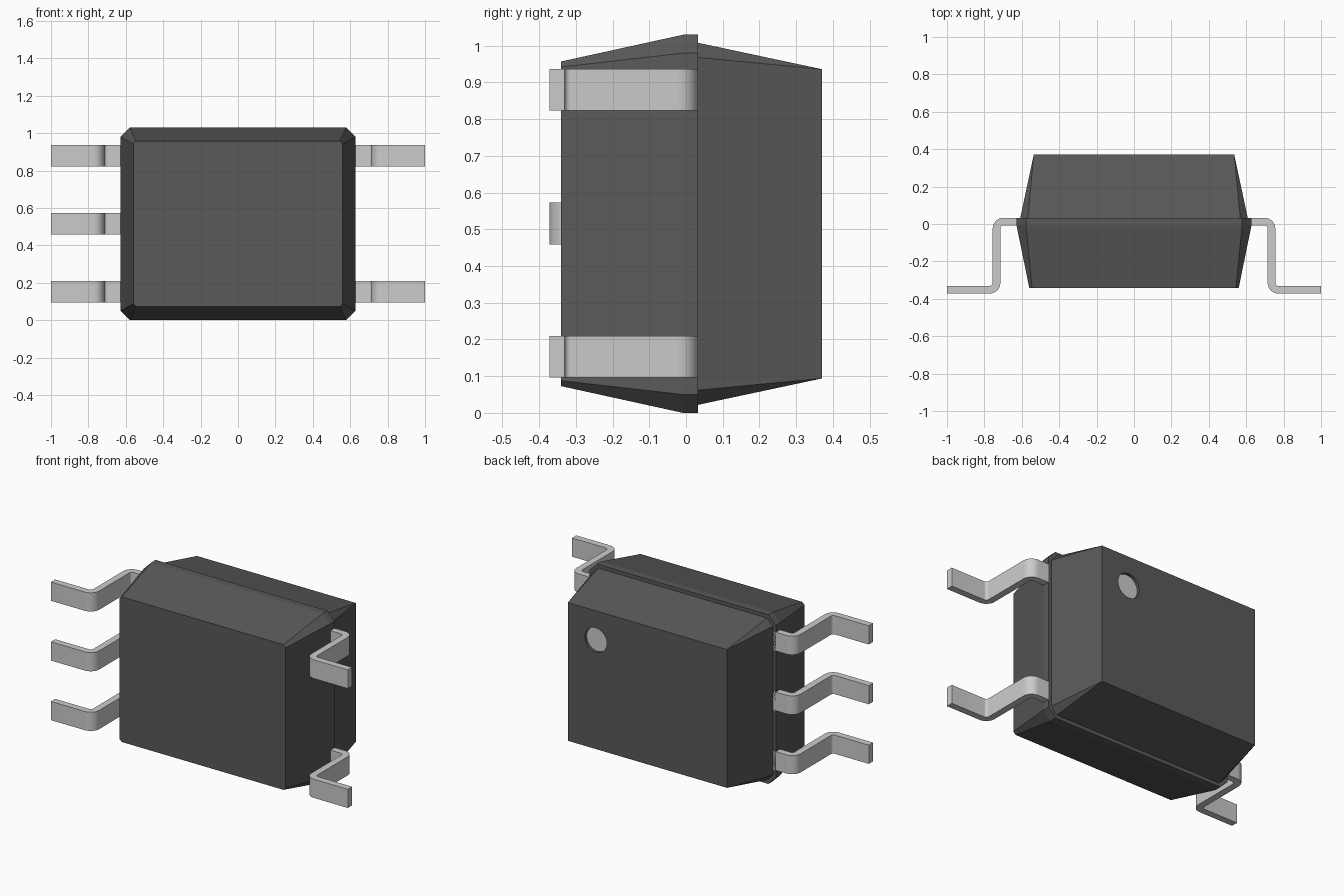
import bpy, bmesh, math
from mathutils import Vector

if "Cube" in bpy.data.objects:
    bpy.data.objects.remove(bpy.data.objects["Cube"])

MID_Z = 0.515


def material(name, rgb):
    m = bpy.data.materials.new(name)
    m.diffuse_color = (*rgb, 1)
    m.use_nodes = True
    m.node_tree.nodes["Principled BSDF"].inputs["Base Color"].default_value = m.diffuse_color
    return m


DARK = material("dark_plastic", (0.1, 0.1, 0.1))
METAL = material("tinned_metal", (0.58, 0.58, 0.55))


def finish(name, bm, mat):
    bmesh.ops.remove_doubles(bm, verts=bm.verts, dist=1e-5)
    bmesh.ops.recalc_face_normals(bm, faces=bm.faces)
    me = bpy.data.meshes.new(name)
    bm.to_mesh(me)
    bm.free()
    me.materials.append(mat)
    ob = bpy.data.objects.new(name, me)
    bpy.context.collection.objects.link(ob)
    return ob


def loft(name, sections, mat):
    """Join equal-length closed loops into a capped solid."""
    bm = bmesh.new()
    rings = [[bm.verts.new(p) for p in s] for s in sections]
    n = len(rings[0])
    for a, b in zip(rings, rings[1:]):
        for i in range(n):
            j = (i + 1) % n
            bm.faces.new((a[i], a[j], b[j], b[i]))
    bm.faces.new(rings[0])
    bm.faces.new(rings[-1])
    return finish(name, bm, mat)


def octagon(y, hx, hz, c):
    """Rectangle in the xz plane with its corners cut by c."""
    q = [(hx, hz - c), (hx - c, hz)]
    pts = q + [(-x, z) for x, z in q[::-1]]
    pts += [(-x, -z) for x, z in pts]
    return [(x, y, MID_Z + z) for x, z in pts]


# Moulded body: front half with a straight belt, slightly smaller back half
loft("body_front", [octagon(-0.341, 0.56, 0.442, 0.015),
                    octagon(-0.008, 0.628, 0.515, 0.05),
                    octagon(0.033, 0.628, 0.515, 0.05)], DARK)
back = loft("body_back", [octagon(0.033, 0.608, 0.493, 0.04),
                          octagon(0.371, 0.536, 0.421, 0)], DARK)


def disc(name, y0, y1, r, mat):
    def ring(y):
        return [(0.348 + r * math.cos(a), y, 0.757 + r * math.sin(a))
                for a in (math.tau * i / 48 for i in range(48))]
    return loft(name, [ring(y0), ring(y1)], mat)


# Pin one marker: shallow round recess with a light floor
cutter = disc("marker_cutter", 0.351, 0.45, 0.074, DARK)
cutter.hide_render = True
mod = back.modifiers.new("recess", 'BOOLEAN')
mod.object = cutter
mod.solver = 'EXACT'
bpy.context.view_layer.objects.active = back
bpy.ops.object.modifier_apply(modifier=mod.name)
bpy.data.objects.remove(cutter)
disc("pin_one_marker", 0.345, 0.353, 0.074, METAL)


def lead_profile(t=0.041, r=0.037, steps=8):
    """Outline of a gull-wing lead: centre line with two arcs, thickened."""
    xm, top, foot = 0.735, 0.0125, -0.3515
    centre = [((0.58, top), math.pi / 2)]
    for k in range(steps + 1):
        a = math.pi / 2 * (1 - k / steps)
        centre.append(((xm - r + r * math.cos(a), top - r + r * math.sin(a)), a))
    for k in range(steps + 1):
        a = math.pi / 2 * k / steps
        centre.append(((xm + r - r * math.cos(a), foot + r - r * math.sin(a)), a))
    centre.append(((1.0, foot), math.pi / 2))
    side = lambda s: [(x + s * math.cos(a), y + s * math.sin(a)) for (x, y), a in centre]
    return side(t / 2) + side(-t / 2)[::-1]


# Leads: three on the left, two on the right
profile = lead_profile()
for sx, label, heights in ((-1, "left", (0.153, 0.516, 0.88)),
                           (1, "right", (0.153, 0.88))):
    for i, z in enumerate(heights):
        ob = loft(f"lead_{label}_{i + 1}",
                  [[(sx * x, y, z + dz) for x, y in profile] for dz in (-0.057, 0.057)],
                  METAL)
        bpy.ops.object.select_all(action='DESELECT')
        ob.select_set(True)
        bpy.context.view_layer.objects.active = ob
        bpy.ops.object.shade_smooth_by_angle(angle=math.radians(30))
